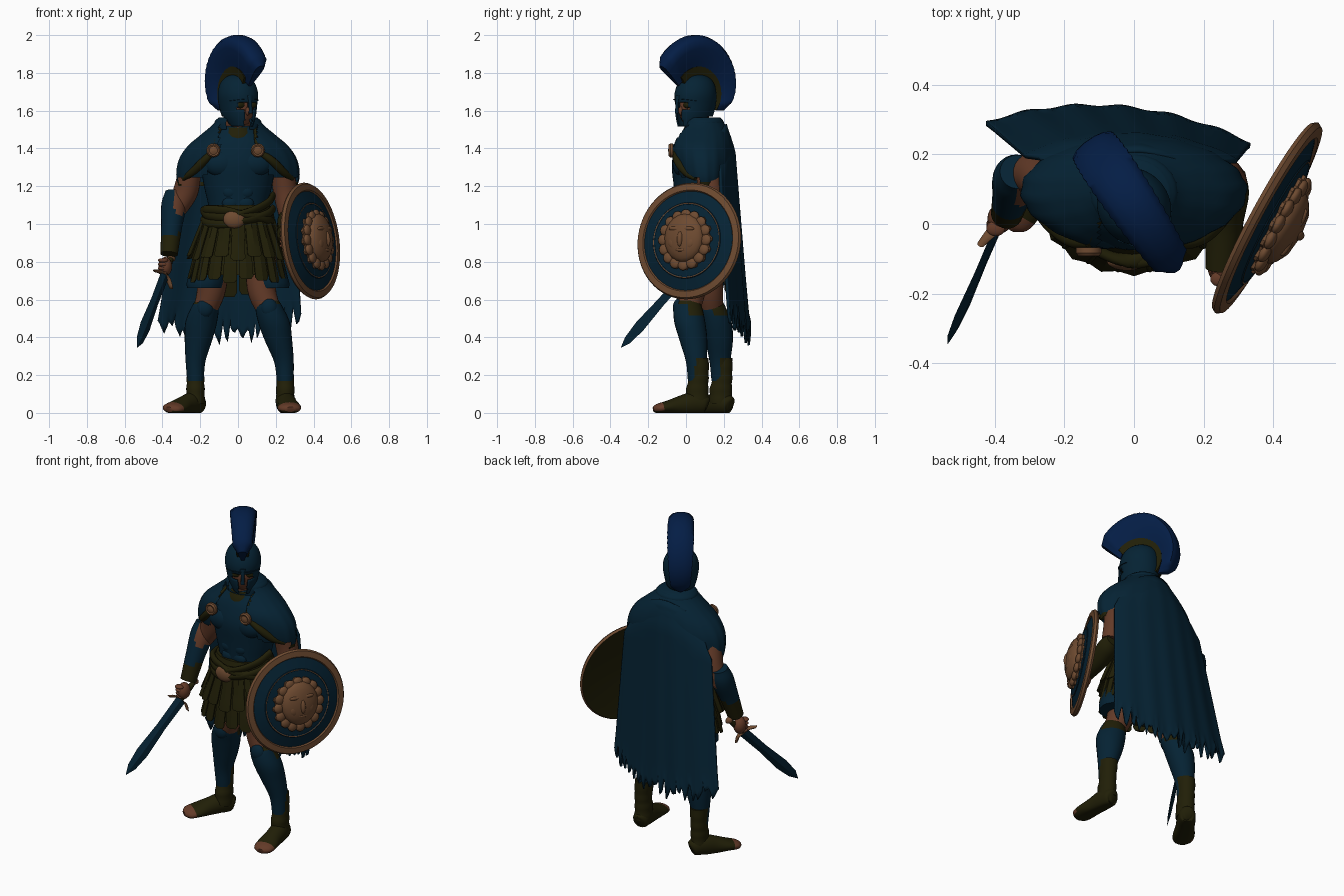
import bpy, bmesh, math, random
from math import sin, cos, pi, radians
from mathutils import Vector, Matrix

random.seed(4)
if "Cube" in bpy.data.objects:
    bpy.data.objects.remove(bpy.data.objects["Cube"])

COLOURS = {"teal": (.0016, .0165, .034), "crest_blue": (.0012, .0125, .06), "olive": (.015, .0135, .0022),
           "skin": (.125, .043, .021), "bronze": (.155, .069, .03)}
MATS = {}
for key, rgb in COLOURS.items():
    m = bpy.data.materials.new(key)
    m.use_nodes = True
    m.diffuse_color = (*rgb, 1)
    m.node_tree.nodes["Principled BSDF"].inputs["Base Color"].default_value = (*rgb, 1)
    MATS[key] = m


def make(name, bm, mats, rule=None, matrix=None, angle=50):
    """Turn a bmesh into a shaded object; rule picks a colour index per face centre."""
    bmesh.ops.recalc_face_normals(bm, faces=bm.faces)
    for f in bm.faces:
        f.material_index = int(rule(f.calc_center_median())) if rule else 0
    if matrix:
        bm.transform(matrix)
    me = bpy.data.meshes.new(name)
    bm.to_mesh(me)
    bm.free()
    ob = bpy.data.objects.new(name, me)
    bpy.context.collection.objects.link(ob)
    for k in mats.split():
        me.materials.append(MATS[k])
    bpy.ops.object.select_all(action='DESELECT')
    bpy.context.view_layer.objects.active = ob
    ob.select_set(True)
    bpy.ops.object.shade_smooth_by_angle(angle=radians(angle))
    return ob


def spline(pts, k=5):
    p = [Vector(q if len(q) == 5 else (*q, q[3])) for q in pts]
    p = [p[0] * 2 - p[1]] + p + [p[-1] * 2 - p[-2]]
    out = []
    for a, b, c, d in zip(p, p[1:], p[2:], p[3:]):
        for i in range(k):
            t = i / k
            out.append((b * 2 + (c - a) * t + (a * 2 - b * 5 + c * 4 - d) * t * t
                        + (b * 3 - a - c * 3 + d) * t ** 3) / 2)
    return out + [p[-2]]


def skin_rings(rings, caps=True, closed=True):
    bm = bmesh.new()
    vs = [[bm.verts.new(c) for c in r] for r in rings]
    n = len(vs[0])
    for a, b in zip(vs, vs[1:]):
        for i in range(n if closed else n - 1):
            j = (i + 1) % n
            bm.faces.new((a[i], a[j], b[j], b[i]))
    if caps:
        bm.faces.new(vs[0])
        bm.faces.new(vs[-1])
    return bm


def tube(name, pts, mats, rule=None, n=24, level=False, caps=True, cut=None, wave=None, matrix=None, floor=False):
    """Loft ellipses (x, y, z, rx, ry) along a smoothed path."""
    p = spline(pts)
    rings = []
    for i, q in enumerate(p):
        t = (p[min(i + 1, len(p) - 1)].to_3d() - p[max(i - 1, 0)].to_3d()).normalized()
        if level:
            t = Vector((0, 0, 1))
        u = Vector((1, 0, 0))
        u = (u - t * u.dot(t)).normalized()
        v = t.cross(u)
        ring = []
        for k in range(n):
            a = 2 * pi * k / n
            w = wave(a, i / len(p)) if wave else 1
            c = q.to_3d() + (u * cos(a) * q[3] + v * sin(a) * q[4]) * w
            if floor:
                c.z = max(c.z, 0)
            ring.append(c)
        rings.append(ring)
    bm = skin_rings(rings, caps)
    if cut:
        bmesh.ops.delete(bm, geom=[f for f in bm.faces if cut(f.calc_center_median())], context='FACES')
    return make(name, bm, mats, rule, matrix)


def ball(name, loc, size, mat, matrix=None):
    bm = bmesh.new()
    bmesh.ops.create_uvsphere(bm, u_segments=20, v_segments=12, radius=1)
    bm.transform(Matrix.Translation(loc) @ Matrix.Diagonal((*size, 1)))
    return make(name, bm, mat, matrix=matrix)


def lathe(name, profile, mats, rule, matrix, n=64, wobble=0):
    rings = [[((r + wobble * (i % 4 < 2)) * cos(2 * pi * i / n), (r + wobble * (i % 4 < 2)) * sin(2 * pi * i / n), h)
              for i in range(n)] for r, h in profile]
    return make(name, skin_rings(rings), mats, rule, matrix, 35)


# Torso armour with muscle relief
tube("cuirass", [(0, .07, .97, .16, .13), (0, .07, 1.08, .155, .125), (0, .07, 1.2, .18, .135), (0, .07, 1.32, .2, .145),
                 (0, .08, 1.42, .2, .13), (0, .08, 1.48, .14, .1), (0, .08, 1.52, .08, .08)], "teal", level=True, n=40)
for s, side in ((1, "left"), (-1, "right")):
    ball(side + "_chest_muscle", (s * .085, -.022, 1.32), (.095, .05, .07), "teal")
    for i in range(3):
        ball(f"{side}_belly_muscle_{i}", (s * .038, -.037, 1.23 - i * .06), (.046, .025, .038), "teal")
tube("neck", [(0, .08, 1.44, .075), (0, .06, 1.53, .066), (0, .055, 1.62, .066)], "skin", level=True)
tube("neckline", [(0, .065, 1.43, .1, .105), (0, .07, 1.47, .105, .1), (0, .075, 1.51, .085, .085)],
     "olive", level=True)

# Mantle, brooches and straps
tube("mantle", [(0, .1, 1.2, .312, .125), (0, .095, 1.26, .325, .15), (0, .09, 1.34, .312, .165), (0, .085, 1.41, .268, .165),
                (0, .09, 1.47, .2, .145), (0, .09, 1.52, .14, .12), (0, .085, 1.56, .105, .1)], "teal olive",
     rule=lambda c: c.z < 1.22, level=True, n=72, caps=False, wave=lambda a, t: 1 + .012 * sin(18 * a) * (1 - t),
     cut=lambda c: c.y < .07 and (abs(c.x) < .1 + max(0, 1.4 - c.z) * .55 or c.z < 1.25))
tube("cape_collar", [(0, .085, 1.5, .12, .11), (0, .09, 1.54, .125, .11), (0, .085, 1.565, .1, .095)], "teal",
     level=True, cut=lambda c: c.y < 0 and abs(c.x) < .06)
for x, side in ((.105, "left"), (-.13, "right")):
    s = 1 if x > 0 else -1
    lathe(side + "_brooch", [(.037, 0), (.037, .015), (.03, .024), (.022, .02), (.006, .026)], "bronze", None,
          Matrix.Translation((x, -.068, 1.39)) @ Matrix.Rotation(pi / 2, 4, 'X'), 24)
    tube(side + "_shoulder_strap", [(x, -.055, 1.385, .014), (s * .18, -.045, 1.335, .022), (s * .24, -.0, 1.275, .022),
                                    (s * .29, .05, 1.24, .012)], "olive", n=10)
    tube(side + "_collar_strap", [(x, -.062, 1.39, .008), (x * .9, -.03, 1.45, .009), (s * .09, .03, 1.51, .008)], "olive", n=10)

# Cape with soft folds and a torn hem
rows, cols, grid = 30, 72, []
hem = [.05 * (i % 4 < 2) + random.uniform(-.045, .045) for i in range(cols + 1)]
for r in range(rows + 1):
    v, row = r / rows, []
    for c in range(cols + 1):
        u = 2 * c / cols - 1
        top = 1.53 - .1 * u * u
        z = top - v * (top - (.395 + .09 * u * u + .02 * u)) + hem[c] * max(0, v - .88) * 8
        half = .2 + .09 * min(1, v * 5) + .09 * v
        y = .215 + .035 * min(1, v * 8) + .09 * v - .03 * u * v - .075 * u * u + .003 * sin(u * 17 + v) * (.2 + v)
        row.append((-.045 * v + half * u, y, z))
    grid.append(row)
cape = make("cape", skin_rings(grid, False, False), "teal")
cape.modifiers.new("thickness", 'SOLIDIFY').thickness = .014

# Belt, sash and layered leather skirt
tube("belt", [(0, .065, .97, .18, .148), (0, .065, 1.04, .192, .157), (0, .065, 1.1, .168, .142)], "olive", level=True)
for i, (base, h, d) in enumerate(((1.11, .04, -.06), (1.04, -.03, .02), (1.05, .03, -.04))):
    tube(f"sash_fold_{i}", [(.185 * sin(a), .06 - .165 * cos(a), base + h * sin(a) + d * cos(a), .016, .024)
                            for a in [k * pi / 6 - pi * .5 for k in range(7)]], "olive", n=10)
ball("buckle", (-.02, -.108, 1.025), (.058, .026, .048), "bronze")
tube("skirt_lining", [(0, .06, 1.03, .16, .13), (0, .06, .86, .205, .15), (0, .06, .73, .23, .175)], "olive", level=True, n=40)
for layer, (count, low, grow) in enumerate(((18, .7, 0), (18, .82, .008))):
    for k in range(count):
        a = 2 * pi * (k + layer / 2) / count
        drop = low - .075 * (sin(a) > .75) + .012 * sin(k * 2.3)
        rings = []
        for t in (0, .25, .5, .75, .95, 1):
            z = 1.03 + (drop - 1.03) * t
            rx, ry = (.172 + .082 * t + grow, .138 + .05 * t + grow)
            w = .15 if t < 1 else .1
            rings.append([((rx + o) * cos(a + e), .06 + (ry + o) * sin(a + e), z)
                          for e, o in ((-w, 0), (-w, .006), (0, .014), (w, .006), (w, 0))])
        make(f"skirt_strip_{layer}_{k}", skin_rings(rings), "olive", angle=30)

# Legs: thigh, breeches, greave, boot and foot
LEGS = {"left": [(.13, .05), (.125, .03), (.165, .01), (.19, .02), (.215, .04), (.243, .055), (.25, .06), (.25, .085), (.275, -.145)],
        "right": [(-.13, .1), (-.14, .12), (-.175, .135), (-.195, .16), (-.21, .175), (-.225, .18), (-.225, .185), (-.215, .212), (-.35, .015)]}
for side, (hip, thigh, knee, calf, shin, low, ankle, heel, toe) in LEGS.items():
    tube(side + "_thigh", [(*hip, .85, .09), (*thigh, .66, .077), (*knee, .54, .062)], "skin")
    tube(side + "_breeches", [(hip[0] * 1.1, hip[1], .8, .09), (hip[0] * 1.3, hip[1], .7, .1), (hip[0] * 1.35, hip[1], .66, .095)],
         "teal", level=True, wave=lambda a, t: 1 + .03 * sin(9 * a) * t)
    tube(side + "_greave", [(*knee, .595, .05, .055), (*knee, .56, .072, .075), (*calf, .48, .084, .082), (*shin, .38, .072, .073),
                            (*low, .27, .052, .055), (*ankle, .17, .044, .05)], "teal olive", level=True,
         rule=lambda c, k=knee, s=shin: (c.y > k[1] + .005 and c.z > .52) or (c.z < .29 and c.y > s[1] + .01) or c.z > .58)
    ball(side + "_knee_cap", (knee[0], knee[1] - .05, .555), (.045, .03, .05), "teal")
    tube(side + "_boot", [(*ankle, .05, .05, .062), (*ankle, .13, .048, .058), (ankle[0], ankle[1] + .01, .2, .046, .05),
                          (low[0], low[1] + .018, .29, .05, .048)], "olive", level=True,
         wave=lambda a, t: 1 + .03 * sin(26 * t))
    H, T = Vector(heel), Vector(toe)
    P = [(*H.lerp(T, t), z, w, h) for t, z, w, h in ((-.13, .04, .02, .03), (-.06, .045, .045, .05), (.2, .05, .053, .06),
                                                     (.5, .04, .054, .05), (.8, .03, .063, .034), (1.02, .022, .055, .026), (1.12, .018, .025, .014))]
    tube(side + "_foot", P, "olive skin", floor=True,
         rule=lambda c, H=H, T=T: (c.xy - H).dot(T - H) / (T - H).length_squared > .9 and c.z > .012)

# Arms
ARMS = {"right": ([(-.21, .1, 1.4, .05), (-.252, .115, 1.28, .06), (-.278, .14, 1.17, .066), (-.33, .14, 1.07, .052)],
                  [(-.335, .15, 1.17, .05), (-.34, .13, 1.1, .066), (-.352, .08, .98, .055), (-.365, .03, .84, .046)], (-.385, .015, .775)),
        "left": ([(.205, .09, 1.4, .05), (.235, .11, 1.28, .06), (.25, .13, 1.17, .064), (.27, .12, 1.05, .055)],
                 [(.275, .15, 1.04, .045), (.27, .09, 1.02, .06), (.26, .0, .98, .053), (.25, -.13, .95, .045)], (.258, -.13, .915))}


def bracer_colour(c):
    if c.x > 0 or c.z < .95:
        return 1
    return 2 if c.z > 1.05 and c.x > -.335 else 0


for side, (upper, fore, hand) in ARMS.items():
    tube(side + "_upper_arm", upper, "skin")
    tube(side + "_bracer", fore, "teal olive skin", rule=bracer_colour)
    ball(side + "_hand", hand, (.036, .042, .05), "skin")
    for i in range(4):
        ball(f"{side}_finger_{i}", Vector(hand) + Vector((-.012, -.028 + i * .004, .032 - i * .021)), (.027, .022, .012), "skin")

# Sword, pointing down and forward
grip, tip = Vector((-.38, .012, .75)), Vector((-.535, -.345, .345))
d = (tip - grip).normalized()
across = Vector((.6, .45, -.63)).cross(d).cross(d).normalized()
flat = d.cross(across)
sword = Matrix((across, flat, d)).transposed().to_4x4()
sword.translation = grip
L = (tip - grip).length
blade = [[(w, 0, z), (0, .009 * w / .03, z), (-w, 0, z), (0, -.009 * w / .03, z)]
         for w, z in ((.03, .03), (.028, L * .4), (.037, L * .72), (.026, L * .9), (.001, L))]
make("blade", skin_rings(blade), "teal", matrix=sword, angle=20)
tube("guard", [(-.07, 0, .06, .011), (-.035, 0, .035, .016), (0, .001, .03, .02), (.035, 0, .035, .016), (.07, 0, .06, .011)],
     "bronze", n=10, level=True, matrix=sword)
tube("grip", [(0, 0, -.1, .014), (0, 0, -.04, .017), (0, 0, .03, .014)], "olive", n=12, matrix=sword)
ball("pommel", (0, 0, -.1), (.024, .02, .018), "bronze", sword)

# Round shield with a face boss
shield = Matrix.Translation((.397, .009, .912)) @ Vector((.87, -.47, .115)).to_track_quat('Z', 'Y').to_matrix().to_4x4()


def shield_colour(c):
    r = c.xy.length
    if (r > .266 and c.z > -.025) or .194 < r < .201:
        return 1
    return 2 if c.z < -.008 else 0


lathe("shield", [(.01, -.012), (.25, -.022), (.303, -.03), (.311, -.018), (.303, -.004), (.27, 0), (.264, -.008),
                 (.203, .01), (.2, .014), (.195, .014), (.192, .012), (.1, .024), (.01, .028)],
      "teal bronze olive", shield_colour, shield)
lathe("boss_mane", [(.145, .012), (.145, .026), (.125, .042), (.01, .055)], "bronze", None, shield, 64, .014)
boss = shield @ Matrix.Translation((0, .01, 0))
ball("boss_face", (0, 0, .04), (.115, .13, .052), "bronze", boss)
ball("boss_nose", (0, -.01, .085), (.016, .042, .018), "bronze", boss)
ball("boss_mouth", (0, -.068, .075), (.034, .01, .012), "bronze", boss)
for s, side in ((1, "left"), (-1, "right")):
    ball(f"boss_{side}_cheek", (s * .045, -.025, .072), (.032, .038, .014), "bronze", boss)
    ball(f"boss_{side}_brow", (s * .04, .045, .077), (.036, .012, .012), "bronze", boss)
for k in range(16):
    a = k * pi / 8
    ball(f"boss_curl_{k}", (.128 * cos(a), .133 * sin(a), .036), (.03, .03, .016), "bronze", shield)

# Head and helmet, turned to the left
head = Matrix.Translation((0, .05, 0)) @ Matrix.Rotation(radians(34), 4, 'Z')
ball("face", (0, -.012, 1.62), (.076, .083, .115), "skin", head)
ball("nose", (0, -.09, 1.6), (.013, .018, .025), "skin", head)


def opening(c):
    eyes = 1.61 < c.z < 1.648 and .012 < abs(c.x) < .062
    slit = c.z < 1.615 and abs(c.x) < .027
    return c.y < -.03 and (eyes or slit) or c.z < 1.57 and c.y > .03 - (1.57 - c.z)


helmet = tube("helmet", [(0, -.02, 1.515, .056, .085), (0, -.008, 1.57, .082, .105), (0, 0, 1.63, .096, .113), (0, 0, 1.69, .103, .114),
                         (0, .004, 1.745, .088, .098), (0, .005, 1.78, .055, .062), (0, .005, 1.795, .008, .008)], "teal", n=56,
              level=True, cut=lambda c: opening(c) or c.z < 1.516, matrix=head)
helmet.modifiers.new("thickness", 'SOLIDIFY').thickness = .008
tube("nose_guard", [(0, -.114, 1.68, .016, .007), (0, -.118, 1.635, .01, .007), (0, -.12, 1.585, .012, .007)], "teal", n=10,
     level=True, matrix=head)
for s, side in ((1, "left"), (-1, "right")):
    tube(side + "_brow_ridge", [(0, -.117, 1.662, .008), (s * .045, -.103, 1.66, .009), (s * .088, -.055, 1.652, .006)], "teal",
         n=8, level=True, matrix=head)
    ball(side + "_eye_shadow", (s * .036, -.078, 1.63), (.03, .016, .018), "olive", head)

# Crest holder and plume
holder, plume = [], []
for k in range(49):
    t = k / 48
    a = radians(25 + 193 * t)
    end = min(1, .5 + 8 * t, .35 + 9 * (1 - t))
    inner = Vector((0, -.122 * cos(a), 1.68 + .122 * sin(a)))
    reach = .232 + .028 * max(0, cos(a))
    outer = Vector((0, -reach * cos(a), 1.742 + (.232 + .026 * max(0, sin(a))) * sin(a)))
    w = end * (1 + .05 * (k % 2)) * (.8 + .38 * sin(pi * t))
    prof = [(0, .022), (.3, .04), (.65, .06), (.85, .062), (.95, .045), (1, .018)]
    half = [(inner.lerp(outer, f * (.85 + .15 * end)), x * w) for f, x in prof]
    plume.append([c + Vector((x, 0, 0)) for c, x in half] + [c - Vector((x, 0, 0)) for c, x in reversed(half)])
    holder.append([inner.lerp(outer, f) + Vector((x, 0, 0)) for f, x in ((-.15, .03), (.16, .038), (.16, -.038), (-.15, -.03))])
make("plume", skin_rings(plume), "crest_blue", matrix=head)
make("crest_holder", skin_rings(holder[3:]), "olive", matrix=head, angle=30)
